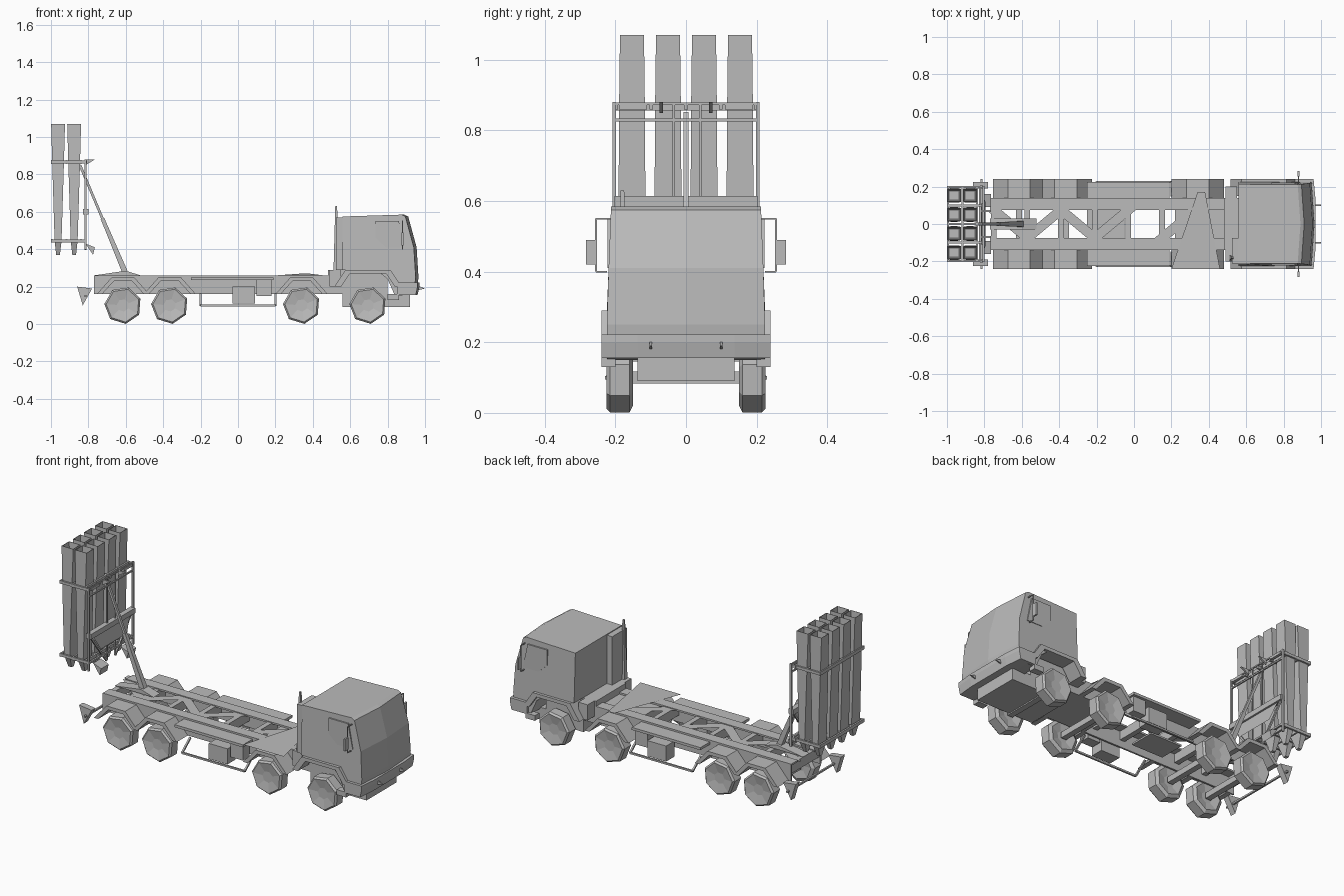
import bpy, math
from mathutils import Vector

default_cube = bpy.data.objects.get("Cube")
if default_cube:
    bpy.data.objects.remove(default_cube, do_unlink=True)

grey = bpy.data.materials.new("plain grey")
grey.use_nodes = True
grey.diffuse_color = (0.5, 0.5, 0.5, 1)
grey.node_tree.nodes["Principled BSDF"].inputs["Base Color"].default_value = grey.diffuse_color

SIDES = {"right": -1, "left": 1}
SQUARE = ((-1, -1), (1, -1), (1, 1), (-1, 1))

# Shared dimensions of the truck
axles = {"front": 0.695, "second": 0.34, "third": -0.365, "rear": -0.615}
tyre_radius = 0.1
tyre_inner, tyre_outer = 0.15, 0.225
body_side = 0.24
rail_side, rail_inner = 0.138, 0.075
rail_top, rail_bottom = 0.26, 0.16
rail_rear, rail_front = -0.77, 0.55
thin = 0.01

# Shared dimensions of the launcher
frame_x, frame_side = -0.815, 0.203
frame_low, frame_high = 0.4, 0.88
clamp_heights = (0.445, 0.867)
tube_low, tube_high = 0.37, 1.07
tube_rows = (-0.962, -0.876)
tube_pitch = 0.102


def make_mesh(name, verts, faces):
    mesh = bpy.data.meshes.new(name)
    mesh.from_pydata([tuple(v) for v in verts], [], faces)
    mesh.materials.append(grey)
    part = bpy.data.objects.new(name, mesh)
    bpy.context.collection.objects.link(part)


def loft(name, rings):
    """Skin a list of equal-length rings and cap both ends."""
    count = len(rings[0])
    last = (len(rings) - 1) * count
    faces = [(low + i, low + (i + 1) % count, low + count + (i + 1) % count, low + count + i)
             for low in range(0, last, count) for i in range(count)]
    faces.append(tuple(reversed(range(count))))
    faces.append(tuple(range(last, last + count)))
    make_mesh(name, [v for ring in rings for v in ring], faces)


def prism(name, profile, y_start, y_end):
    """Push a side profile of (x, z) points across y."""
    loft(name, [[(x, y, z) for x, z in profile] for y in (y_start, y_end)])


def box(name, xs, ys, zs):
    """Block between pairs of limits."""
    (back, front), (low, high) = xs, zs
    prism(name, [(back, low), (front, low), (front, high), (back, high)], *ys)


def span(middle, half):
    return middle - half, middle + half


def beam(name, start, end, width, end_width=None):
    """Square bar between two points, optionally tapered."""
    start, end = Vector(start), Vector(end)
    along = (end - start).normalized()
    helper = Vector((1, 0, 0)) if abs(along.y) > abs(along.x) else Vector((0, 1, 0))
    u = along.cross(helper).normalized()
    v = along.cross(u)
    loft(name, [[p + (u * i + v * j) * size / 2 for i, j in SQUARE]
                for p, size in ((start, width), (end, end_width or width))])


def wheel(name, x, side):
    """Seven-sided tyre with dished sides."""
    def ring(y, radius):
        angles = [math.tau * k / 7 + 0.3 for k in range(7)]
        return [(x + radius * math.sin(a), side * y, tyre_radius + radius * math.cos(a)) for a in angles]
    hub = tyre_radius / 3
    loft(name, [ring(tyre_inner + thin, hub), ring(tyre_inner, tyre_radius * 0.8),
                ring(tyre_inner + thin, tyre_radius), ring(tyre_outer - thin, tyre_radius),
                ring(tyre_outer, tyre_radius * 0.9), ring(tyre_outer - thin, hub)])


def fender(name, x, ys, top, half, flat):
    """Angular arch of constant thickness over an axle."""
    foot = top - 0.09
    outer = [(x - half, foot), (x - flat, top), (x + flat, top), (x + half, foot)]
    inner = [(x + (px - x) * 0.8, z - thin * 2 * (z == top)) for px, z in reversed(outer)]
    prism(name, outer + inner, *ys)


# Cab: side profile that narrows towards the roof, with a slightly bowed nose
roof, sill, nose = 0.585, 0.29, 0.96
cab_back, cab_side = 0.56, 0.224
cab_profile = [(cab_back, roof - thin), (0.885, roof), (0.905, roof - thin), (nose - thin, 0.41), (nose, 0.25),
               (nose - thin, 0.16), (0.84, 0.15), (0.8, 0.24), (0.74, sill), (cab_back, sill)]
cab_rings = []
for side, bulge in ((-1, -thin), (0, thin / 2), (1, -thin)):
    cab_rings.append([(x + bulge * (x > 0.88), side * (cab_side - 0.04 * max(0, z - sill)), z)
                      for x, z in cab_profile])
loft("cab", cab_rings)

# Bumper in three flat facets, with tow hooks
bumper_low, bumper_high = 0.155, 0.222
bumper_rings = []
for y, front in ((-body_side, nose - thin), (-rail_side, nose), (rail_side, nose), (body_side, nose - thin)):
    back = front - 0.1
    bumper_rings.append([(back, y, bumper_low), (front, y, bumper_low), (front + thin, y, 0.2),
                         (front + thin, y, bumper_high), (back, y, bumper_high)])
loft("front_bumper", bumper_rings)
for y in (-0.1, 0.1):
    prism("tow_hook", [(nose, 0.18), (1, 0.19), (nose, 0.205)], *span(y, thin / 3))
box("engine_underside", (cab_back, nose - 0.04), span(0, rail_side), (0.09, rail_bottom))
box("engine_block", (rail_front - 0.07, 0.8), span(0, rail_side), (rail_bottom, sill))

for label, side in SIDES.items():
    tyre_span = (side * tyre_inner, side * body_side)

    # Door window and mirror
    glass_side = side * (cab_side - thin)
    prism(label + "_door_window", [(0.735, 0.55), (0.86, 0.55), (0.89, 0.41), (0.79, 0.41), (0.735, 0.46)],
          glass_side, glass_side + side * thin * 0.8)
    mirror_x, mirror_side = 0.88, side * 0.255
    arm_ends = [(mirror_x, y, z) for z, y in ((0.55, glass_side), (0.55, mirror_side),
                                              (0.4, mirror_side), (0.4, side * cab_side))]
    for start, end in zip(arm_ends, arm_ends[1:]):
        beam(label + "_mirror_arm", start, end, thin / 2)
    box(label + "_mirror", span(mirror_x, thin / 2), (mirror_side, mirror_side + side * 0.028), (0.42, 0.49))
    box(label + "_cab_step", (0.8, 0.86), (side * 0.2, side * body_side), (0.13, rail_bottom))

    # Wheels and fenders
    for place, x in axles.items():
        wheel(f"{label}_{place}_wheel", x, side)
        if place == "front":
            fender(label + "_cab_fender", x, tyre_span, sill, 0.18, 0.12)
        else:
            fender(f"{label}_{place}_fender", x, (side * rail_side, side * body_side), 0.25, 0.14, 0.06)

    # Chassis rail: upright web and wide top flange
    box(label + "_rail_web", (rail_rear, rail_front), (side * (rail_side - thin), side * rail_side),
        (rail_bottom, rail_top))
    box(label + "_rail_flange", (rail_rear, rail_front), (side * rail_inner, side * rail_side),
        (rail_top - thin, rail_top))

    # Side deck, lockers and step frame
    box(label + "_side_deck", (-0.25, 0.19), (side * rail_side, tyre_outer * side), (rail_top - 0.025, rail_top - thin))
    box(label + "_locker", span(0.03, 0.06), (side * tyre_inner, side * tyre_outer), (0.11, 0.2))
    box(label + "_tank", span(0.14, 0.04), (side * tyre_inner, side * 0.21), (0.15, 0.235))
    step_y, step_z, step_end = side * tyre_outer, 0.1, 0.2
    beam(label + "_step_rail", (-step_end, step_y, step_z), (step_end, step_y, step_z), thin)
    for x in (-step_end, step_end):
        beam(label + "_step_hanger", (x, step_y, step_z), (x, side * tyre_inner, rail_bottom), thin)

    # Tail lamp
    prism(label + "_tail_lamp", [(-0.86, 0.2), (-0.78, 0.19), (-0.83, 0.1)], side * 0.19, side * tyre_outer)

# Cross members, with wide zigzag plates in every bay but the open middle one
bay, open_bay = 0.18, 4
for k in range(6):
    x = rail_rear + 0.02 + k * bay
    box("cross_member", span(x, thin * 1.5), span(0, rail_side), (0.2, rail_top - thin / 2))
    if k != open_bay:
        lean = rail_inner * (-1) ** k
        plate_z, half = rail_top - thin / 2, 0.04
        make_mesh("brace_plate", [(x - half, lean, plate_z), (x + half, lean, plate_z),
                                  (x + bay + half, -lean, plate_z), (x + bay - half, -lean, plate_z)], [(0, 1, 2, 3)])
box("gearbox_cover", (0.22, 0.5), span(0, rail_side), (rail_bottom, rail_top - thin))
box("belly_plate", (-0.25, -0.05), span(0, rail_inner), (rail_bottom, rail_bottom + thin))
make_mesh("sloping_deck", [(0.2, -body_side, rail_top), (0.46, -body_side, rail_top),
                           (0.38, 0.17, rail_top + thin), (0.34, 0.17, rail_top + thin)], [(0, 1, 2, 3)])
for x in axles.values():
    beam("axle", (x, -tyre_inner, tyre_radius), (x, tyre_inner, tyre_radius), tyre_radius / 3)
beam("rear_bumper_bar", (frame_x, -body_side, 0.15), (frame_x, body_side, 0.15), thin)
prism("hinge_block", [(rail_rear, rail_top), (-0.52, rail_top), (-0.6, rail_top + 0.025)], *span(0, 0.03))

# Exhaust and intake behind the cab
stack_x, stack_y = 0.525, -0.18
beam("exhaust_stack", (stack_x, stack_y, rail_top), (stack_x, stack_y, 0.63), 0.03, thin)
box("air_intake", (stack_x, cab_back), (-0.21, -rail_inner), (sill, 0.57))
box("rear_cab_mount", (rail_front - 0.06, rail_front), span(0, 0.2), (0.2, sill))


# Launch tubes: open square tops, tapering in depth towards the base
def tube_ring(x, y, z, depth, width):
    return [(x + depth * i, y + width * j, z) for i, j in SQUARE]


for x in tube_rows:
    for column in range(4):
        y = (column - 1.5) * tube_pitch
        mouth, width = 0.037, 0.034
        wall = thin / 2
        loft("launch_tube", [
            tube_ring(x, y, tube_low, thin, thin),
            tube_ring(x, y, clamp_heights[0], mouth / 2, width + wall),
            tube_ring(x, y, clamp_heights[1], mouth * 0.85, width + wall / 2),
            tube_ring(x, y, tube_high, mouth, width),
            tube_ring(x, y, tube_high, mouth - wall / 2, width - wall / 2),
            tube_ring(x, y, tube_high - 0.1, mouth - thin, width - thin)])

# Clamps around the tubes
row_pitch = tube_rows[1] - tube_rows[0]
clamp_back = tube_rows[0] - 0.038
for z in clamp_heights:
    for k in range(3):
        middle = clamp_back + thin / 2 + row_pitch * k * 0.9
        box("tube_clamp", span(middle, thin / 2), span(0, frame_side), span(z, thin))
    for k in range(-2, 3):
        box("clamp_link", (clamp_back, frame_x), span(k * tube_pitch * 0.97, thin / 2), span(z, thin * 0.8))

# Erector frame
for y in (-frame_side, frame_side):
    beam("frame_post", (frame_x, y, frame_low), (frame_x, y, frame_high), thin)
for y in (-0.035, 0.04):
    beam("inner_post", (frame_x, y, frame_low), (frame_x, y, frame_high), thin * 0.7)
for z, width in ((frame_high - thin / 2, thin * 0.7), (0.83, thin * 0.8), (0.6, thin * 3), (clamp_heights[0], thin)):
    beam("frame_crossbar", (frame_x, -frame_side, z), (frame_x, frame_side, z), width)
panel_top, panel_low = 0.61, 0.5
make_mesh("frame_panel", [(frame_x, -0.18, panel_top), (frame_x, 0.18, panel_top),
                          (frame_x + 0.02, 0.12, panel_low), (frame_x + 0.02, -0.12, panel_low)], [(0, 1, 2, 3)])
for side in SIDES.values():
    beam("frame_brace", (frame_x, side * frame_side, panel_top), (frame_x, side * 0.04, frame_low), thin)
    prism("pivot_lug", [(frame_x, 0.43), (frame_x + 0.05, 0.41), (frame_x + 0.04, tube_low)], side * 0.09, side * 0.16)
    prism("latch", [(frame_x, frame_high), (frame_x + 0.05, frame_high), (frame_x, frame_high - 0.03)],
          *span(side * 0.07, thin / 2))
    beam("lock_roller", (frame_x, side * 0.11, clamp_heights[1]), (frame_x, side * 0.19, clamp_heights[1]), thin * 1.5)

# Lift ram
ram_top, ram_foot = Vector((-0.845, 0, 0.85)), Vector((-0.605, 0, 0.28))
ram_middle = ram_top.lerp(ram_foot, 0.5)
beam("lift_ram_rod", ram_top, ram_middle, thin * 1.4)
beam("lift_ram_cylinder", ram_middle, ram_foot, thin * 2, thin * 3)
